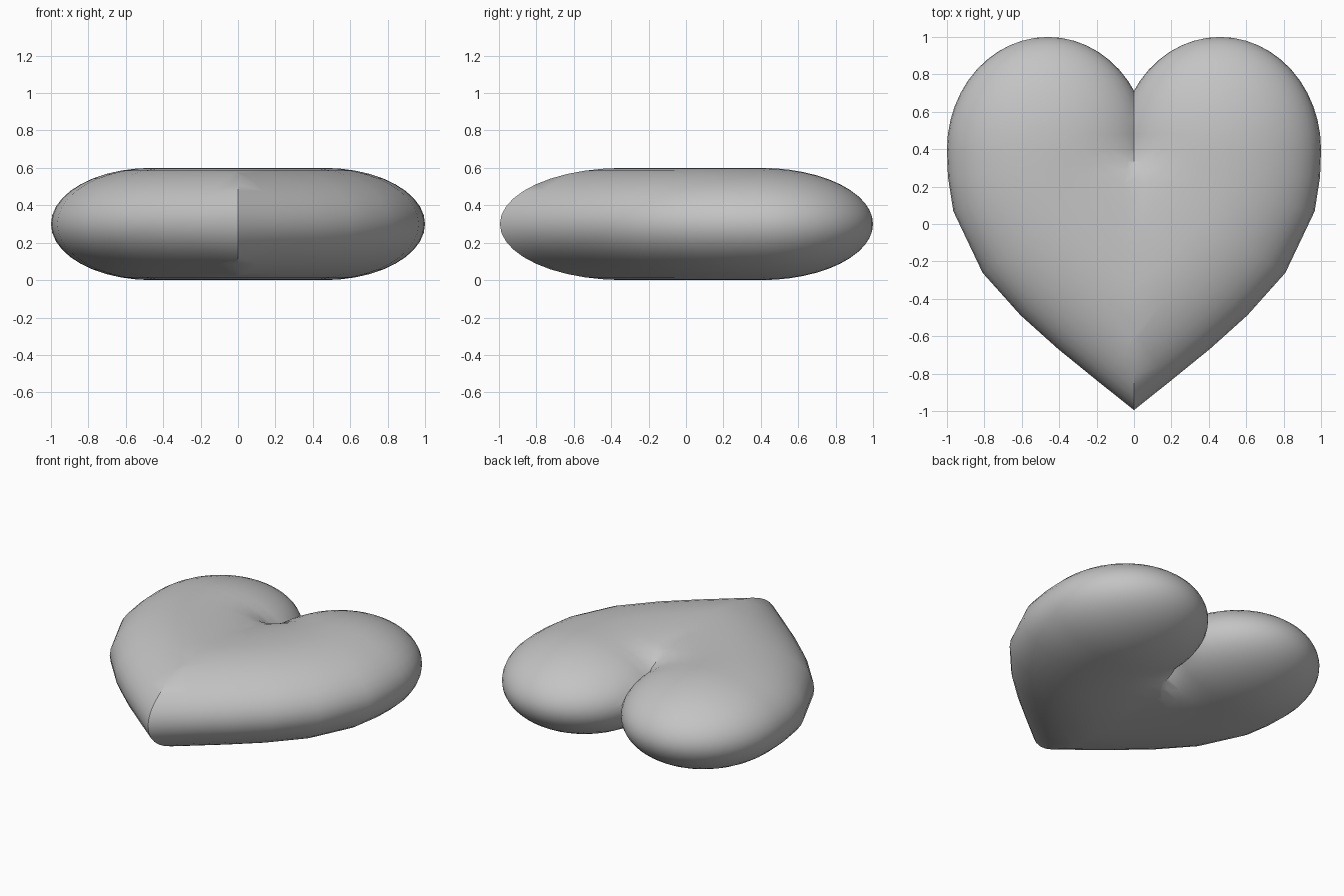
import bpy, bmesh
from math import sin, cos, pi, radians

cube = bpy.data.objects.get("Cube")
if cube:
    bpy.data.objects.remove(cube, do_unlink=True)

SIDES = 40
HALF_HEIGHT = 0.3

# Light grey surface
grey = bpy.data.materials.new("light_grey")
grey.use_nodes = True
colour = (0.55, 0.55, 0.55, 1)
grey.diffuse_color = colour
grey.node_tree.nodes["Principled BSDF"].inputs["Base Color"].default_value = colour

# Stations along the arm: centre x, centre y, outward angle, outer and inner half width
STATIONS = [
    (0.46, 0.40, 0, 0.54, 0.54),
    (0.457, 0.30, -5, 0.54, 0.60),
    (0.44, 0.19, -13, 0.54, 0.70),
    (0.36, 0.02, -32, 0.53, 0.78),
    (0.22, -0.14, -42, 0.52, 0.78),
    (0.06, -0.28, -48, 0.52, 0.78),
    (-0.13, -0.44, -50, 0.515, 0.78),
    (-0.46, -0.71, -50, 0.51, 0.78),
]


def ring(bm, x, y, angle, outer, inner, height):
    """Elliptical section standing across the arm."""
    a = radians(angle)
    verts = []
    for i in range(SIDES):
        t = 2 * pi * i / SIDES
        across = cos(t) * (outer if cos(t) > 0 else inner)
        verts.append(bm.verts.new((x + across * cos(a), y + across * sin(a),
                                   HALF_HEIGHT + height * sin(t))))
    return verts


bm = bmesh.new()

# Rounded lobe at the back, then the arm sweeping to the front point
cx, cy, _, radius, _ = STATIONS[0]
pole = bm.verts.new((cx, 1.0, HALF_HEIGHT))
rings = []
DOME = 12
for k in range(1, DOME):
    p = pi / 2 * (1 - k / DOME)
    rings.append(ring(bm, cx, cy + 0.6 * sin(p), 0, radius * cos(p),
                      radius * cos(p), HALF_HEIGHT * cos(p)))
rings += [ring(bm, *s, HALF_HEIGHT) for s in STATIONS]

for i in range(SIDES):
    j = (i + 1) % SIDES
    bm.faces.new((pole, rings[0][i], rings[0][j]))
    for a, b in zip(rings, rings[1:]):
        bm.faces.new((a[i], b[i], b[j], a[j]))

# Keep the left half only, then mirror it
bmesh.ops.bisect_plane(bm, geom=bm.verts[:] + bm.edges[:] + bm.faces[:], dist=1e-5,
                       plane_co=(0, 0, 0), plane_no=(1, 0, 0), clear_inner=True)
bmesh.ops.recalc_face_normals(bm, faces=bm.faces[:])
mesh = bpy.data.meshes.new("heart")
bm.to_mesh(mesh)
bm.free()
mesh.materials.append(grey)

heart = bpy.data.objects.new("heart", mesh)
bpy.context.collection.objects.link(heart)
mirror = heart.modifiers.new("mirror", "MIRROR")
mirror.use_clip = True
mirror.merge_threshold = 0.002

bpy.ops.object.select_all(action="DESELECT")
heart.select_set(True)
bpy.context.view_layer.objects.active = heart
bpy.ops.object.modifier_apply(modifier=mirror.name)
bpy.ops.object.shade_smooth_by_angle(angle=radians(35))
